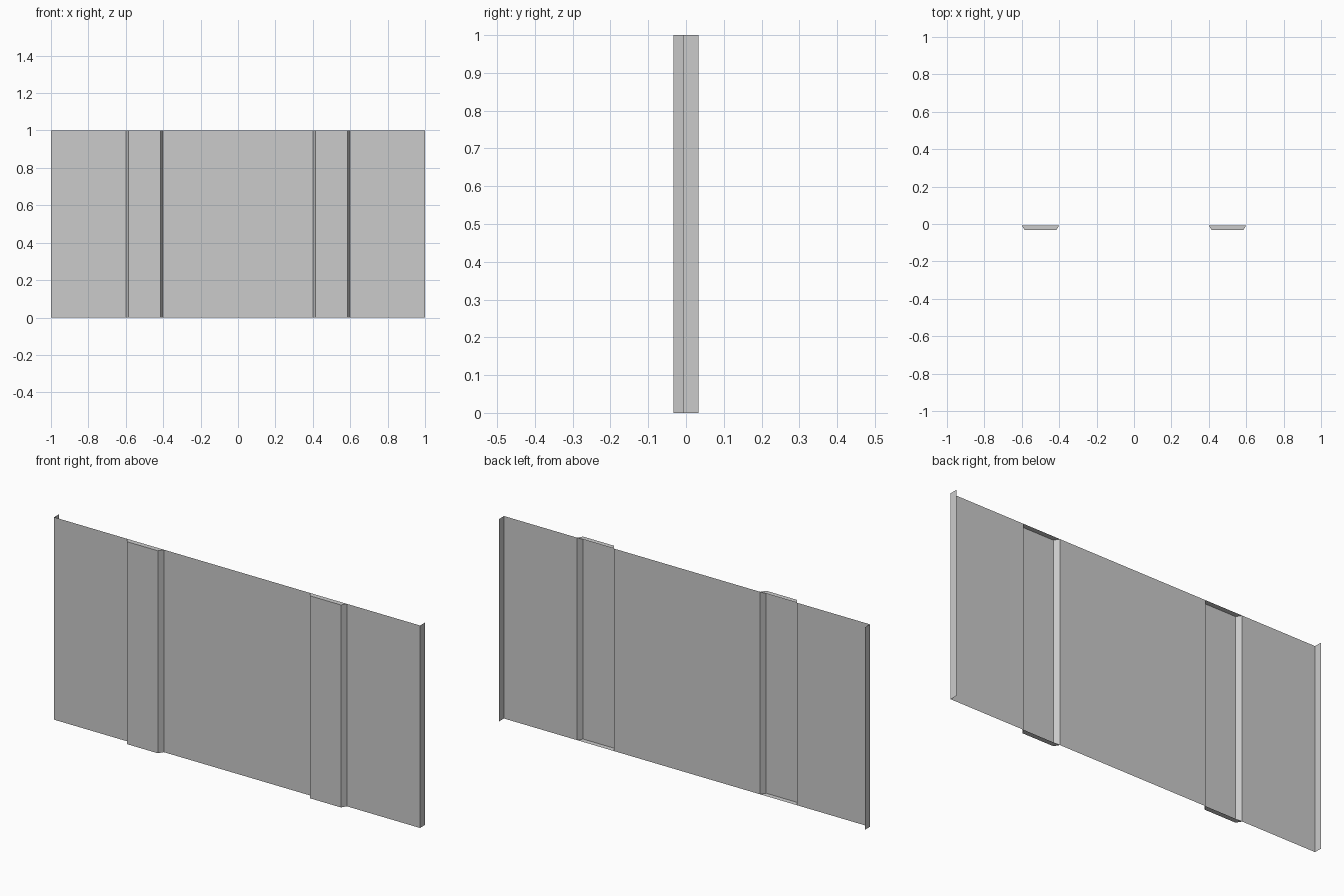
import bpy, bmesh

if "Cube" in bpy.data.objects:
    bpy.data.objects.remove(bpy.data.objects["Cube"])

H = 1.0            # panel height
SHEET = -0.0075    # y of the flat sheet
RIB = -0.0325      # y of the rib faces
FLANGE = 0.0325    # y of the rear flange edges
SLOPE = 0.015      # sideways run of each rib wall


def rib_points(cx):
    # trapezoid rib outline, left to right
    return [(cx - 0.1, SHEET), (cx - 0.1 + SLOPE, RIB),
            (cx + 0.1 - SLOPE, RIB), (cx + 0.1, SHEET)]


def make_object(name, bm):
    mesh = bpy.data.meshes.new(name)
    bm.to_mesh(mesh)
    bm.free()
    obj = bpy.data.objects.new(name, mesh)
    bpy.context.collection.objects.link(obj)
    return obj


# Folded sheet panel: open profile with two ribs and two end flanges
profile = ([(-1, FLANGE), (-1, SHEET)] + rib_points(-0.5)
           + rib_points(0.5) + [(1, SHEET), (1, FLANGE)])
bm = bmesh.new()
low = [bm.verts.new((x, y, 0)) for x, y in profile]
high = [bm.verts.new((x, y, H)) for x, y in profile]
for i in range(len(profile) - 1):
    bm.faces.new((low[i], low[i + 1], high[i + 1], high[i]))
make_object("folded_panel", bm)

# Caps closing the top and bottom of each rib
for side, cx in (("left", -0.5), ("right", 0.5)):
    bm = bmesh.new()
    pts = rib_points(cx)
    bm.faces.new([bm.verts.new((x, y, H)) for x, y in pts])
    bm.faces.new([bm.verts.new((x, y, 0)) for x, y in reversed(pts)])
    make_object(side + "_rib_caps", bm)
